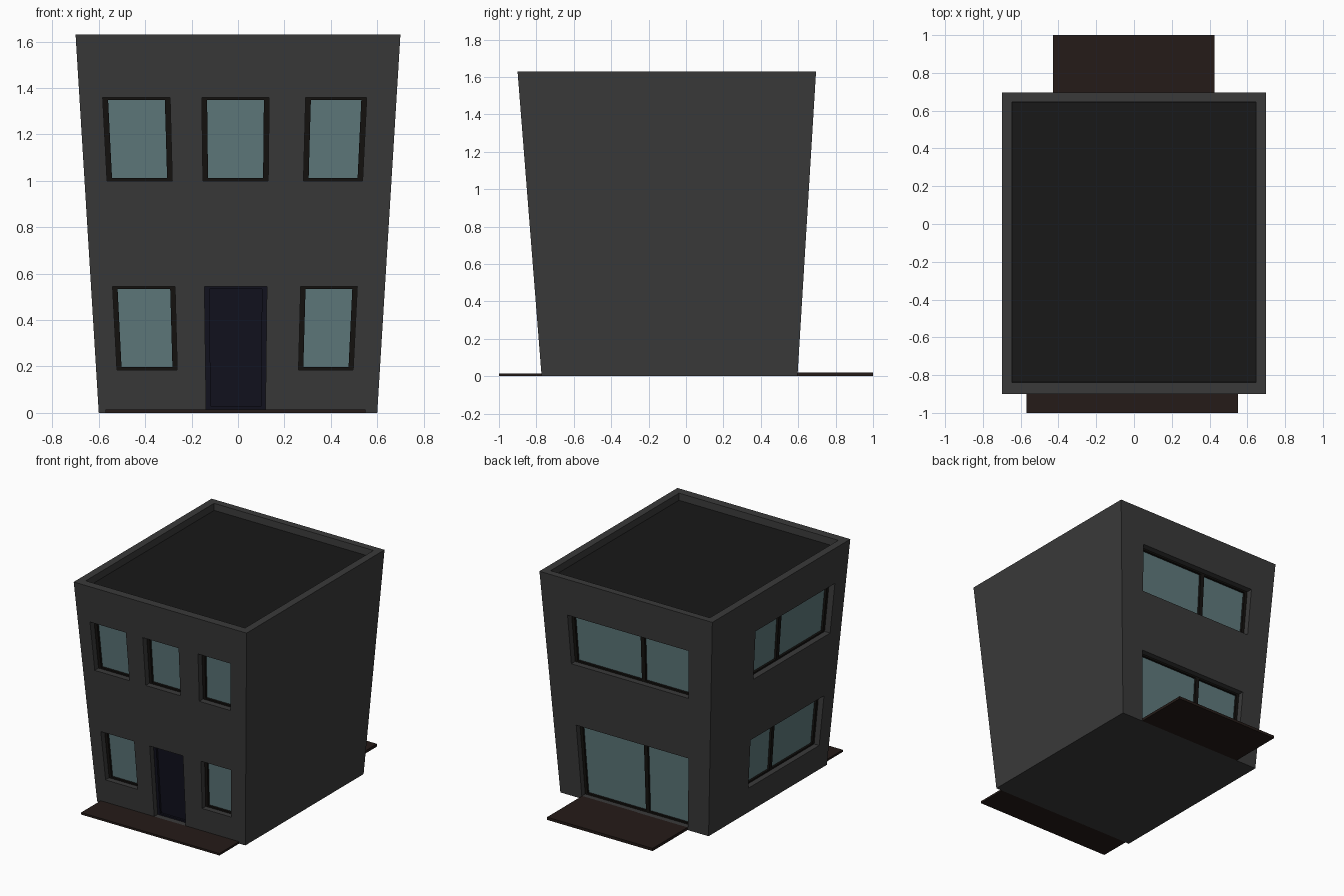
import bpy, bmesh

if "Cube" in bpy.data.objects:
    bpy.data.objects.remove(bpy.data.objects["Cube"])

HEIGHT = 1.63
LEFT, RIGHT, FRONT, BACK = -0.6, 0.6, -0.772, 0.596   # footprint at ground level


def material(name, r, g, b):
    m = bpy.data.materials.new(name)
    m.diffuse_color = (r, g, b, 1)
    m.use_nodes = True
    m.node_tree.nodes["Principled BSDF"].inputs["Base Color"].default_value = m.diffuse_color
    return m


WALL = material("wall_grey", 0.042, 0.042, 0.042)
ROOF = material("roof_black", 0.009, 0.009, 0.009)
FRAME = material("frame_black", 0.007, 0.006, 0.005)
GLASS = material("glass_teal", 0.115, 0.195, 0.205)
DOOR = material("door_navy", 0.006, 0.006, 0.013)
DECK = material("deck_brown", 0.018, 0.011, 0.009)


def boxes(name, ranges, mat, taper=True):
    """One object from boxes (x0, x1, y0, y1, z0, z1); walls flare outward with height."""
    bm = bmesh.new()
    for x0, x1, y0, y1, z0, z1 in ranges:
        for v in bmesh.ops.create_cube(bm, size=1)["verts"]:
            x = max(x0, x1) if v.co.x > 0 else min(x0, x1)
            y = max(y0, y1) if v.co.y > 0 else min(y0, y1)
            z = z1 if v.co.z > 0 else z0
            s = 1 + z / HEIGHT / 6 if taper else 1
            v.co = (x * s, y * s, z)
    mesh = bpy.data.meshes.new(name)
    bm.to_mesh(mesh)
    bm.free()
    mesh.materials.append(mat)
    ob = bpy.data.objects.new(name, mesh)
    bpy.context.collection.objects.link(ob)
    return ob


def on_wall(side, u0, u1, d0, d1, z0, z1):
    """Box given along a wall (u) and by depth behind its face (d)."""
    if side == "front":
        return (u0, u1, FRONT + d0, FRONT + d1, z0, z1)
    if side == "back":
        return (u0, u1, BACK - d0, BACK - d1, z0, z1)
    return (LEFT + d0, LEFT + d1, u0, u1, z0, z1)


cuts = []


def opening(name, side, u0, u1, z0, z1, mullion=None, panel=GLASS, frame=FRAME):
    cuts.append(on_wall(side, u0, u1, -0.1, 0.07, z0, z1))
    w, h = 0.02, 0.012
    bars = [(u0, u0 + w, z0, z1), (u1 - w, u1, z0, z1),
            (u0 + w, u1 - w, z0, z0 + h), (u0 + w, u1 - w, z1 - h, z1)]
    if mullion is not None:
        bars.append((mullion - 0.014, mullion + 0.014, z0 + h, z1 - h))
    boxes(name + "_frame", [on_wall(side, a, b, 0.04, 0.07, c, d) for a, b, c, d in bars], frame)
    boxes(name + "_panel", [on_wall(side, u0 + w, u1 - w, 0.055, 0.07, z0 + h, z1 - h)], panel)


UPPER, LOWER = (1.0, 1.36), (0.185, 0.545)

# front windows and door
for col, (a, b) in {"left": (-0.512, -0.257), "middle": (-0.137, 0.118), "right": (0.256, 0.487)}.items():
    opening("upper_window_" + col, "front", a, b, *UPPER)
    if col == "middle":
        opening("front_door", "front", a, b, 0.015, LOWER[1], panel=DOOR, frame=DOOR)
    else:
        opening("lower_window_" + col, "front", a, b, *LOWER)

# wide windows on the back and left walls
opening("back_upper_window", "back", -0.435, 0.425, *UPPER, mullion=-0.08)
opening("patio_door", "back", -0.435, 0.425, 0.02, LOWER[1], mullion=-0.08)
opening("left_upper_window", "left", -0.655, 0.15, *UPPER, mullion=-0.16)
opening("left_lower_window", "left", -0.655, 0.15, *LOWER, mullion=-0.16)

# flared body with parapet recess and wall openings cut out
body = boxes("walls", [(LEFT, RIGHT, FRONT, BACK, 0, HEIGHT)], WALL)
cuts.append((-0.553, 0.553, -0.72, 0.553, 1.57, HEIGHT + 0.1))
cutter = boxes("opening_cutter", cuts, WALL)
cutter.hide_render = True
cutter.display_type = 'WIRE'
mod = body.modifiers.new("openings", 'BOOLEAN')
mod.object = cutter
mod.operation = 'DIFFERENCE'
mod.solver = 'EXACT'

# flat roof inside the parapet
boxes("roof", [(-0.553, 0.553, -0.72, 0.553, 1.56, 1.58)], ROOF)

# ground slabs at the front and back
boxes("front_step", [(-0.57, 0.55, -1.0, -0.77, 0, 0.015)], DECK, taper=False)
boxes("patio_deck", [(-0.43, 0.425, 0.594, 1.0, 0, 0.02)], DECK, taper=False)
